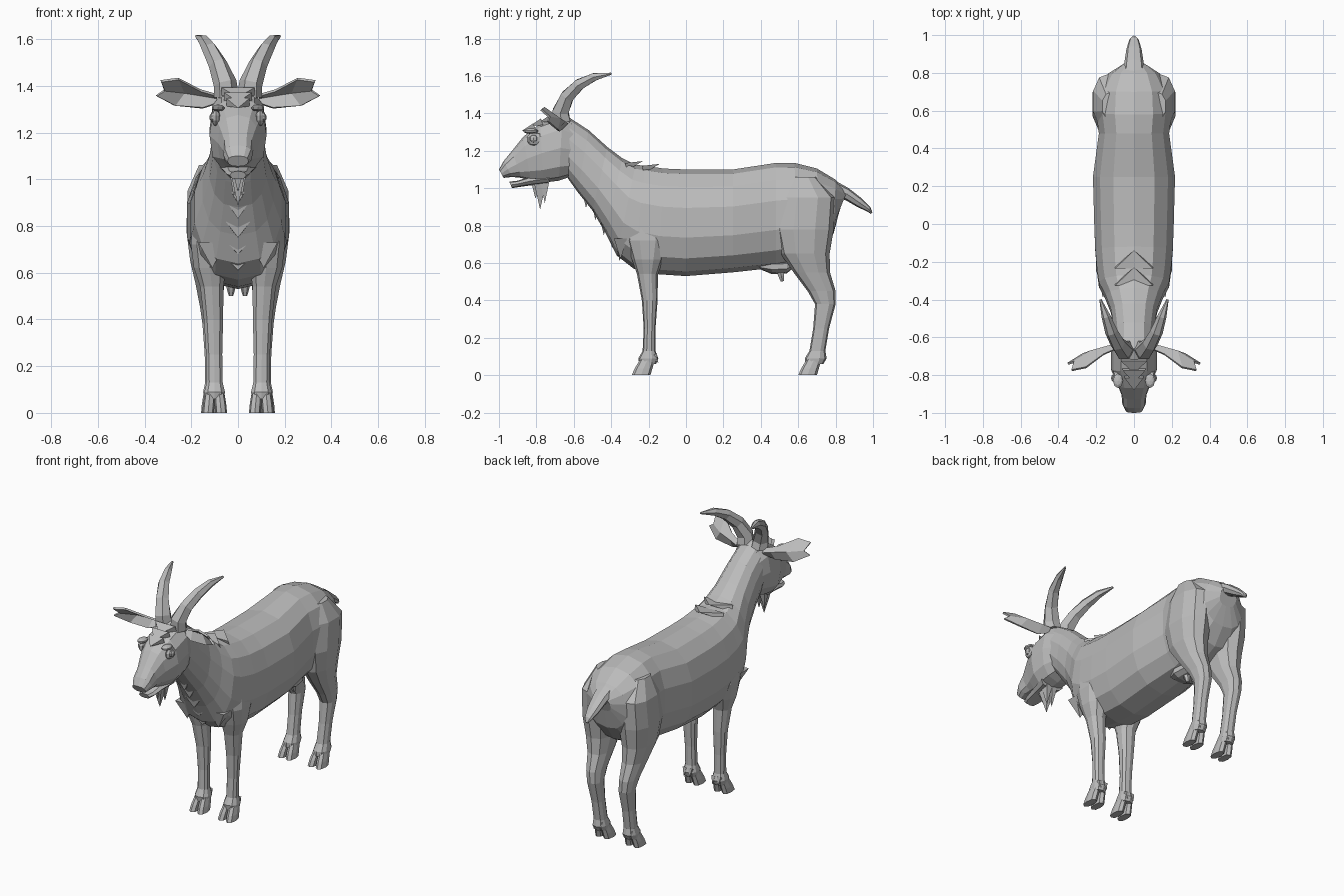
import bpy, bmesh, math
from mathutils import Vector as V

coat = bpy.data.materials.new("grey coat")
coat.diffuse_color = (0.5, 0.5, 0.5, 1)


def finish(name, bm, mirror=False):
    bmesh.ops.recalc_face_normals(bm, faces=bm.faces)
    me = bpy.data.meshes.new(name)
    bm.to_mesh(me)
    bm.free()
    me.materials.append(coat)
    ob = bpy.data.objects.new(name, me)
    bpy.context.collection.objects.link(ob)
    if mirror:
        ob.modifiers.new("mirror", 'MIRROR')
    return ob


def sgn_pow(a, p):
    return math.copysign(abs(a) ** p, a)


def loft(name, rings, n=12, p=0.85, mirror=False):
    """Skin rings of (centre, half axis u, half axis v)."""
    bm = bmesh.new()
    loops = []
    for c, u, v in rings:
        ang = [2 * math.pi * i / n for i in range(n)]
        loops.append([bm.verts.new(c + u * sgn_pow(math.sin(a), p) + v * sgn_pow(math.cos(a), p)) for a in ang])
    for a, b in zip(loops, loops[1:]):
        for i in range(n):
            j = (i + 1) % n
            bm.faces.new((a[i], a[j], b[j], b[i]))
    bm.faces.new(loops[0])
    bm.faces.new(loops[-1])
    return finish(name, bm, mirror)


def spine(name, secs, **kw):
    """Sections across x: top y, top z, bottom y, bottom z, half width."""
    rings = []
    for ty, tz, by, bz, w in secs:
        t, b = V((0, ty, tz)), V((0, by, bz))
        rings.append(((t + b) / 2, V((w, 0, 0)), (t - b) / 2))
    return loft(name, rings, **kw)


def column(name, secs, **kw):
    """Level sections: z, front y, back y, centre x, half width; mirrored."""
    rings = [(V((x, (a + b) / 2, z)), V((w, 0, 0)), V((0, (b - a) / 2, 0))) for z, a, b, x, w in secs]
    return loft(name, rings, mirror=True, **kw)


def tube(name, path, n=6, **kw):
    """Tapered tube along points (x, y, z, radius)."""
    pts = [V(q[:3]) for q in path]
    rings = []
    for i, q in enumerate(path):
        d = (pts[min(i + 1, len(pts) - 1)] - pts[max(i - 1, 0)]).normalized()
        u = d.cross(V((1, 0, 0))).normalized()
        rings.append((pts[i], u * q[3], d.cross(u) * q[3]))
    return loft(name, rings, n=n, p=1, **kw)


def tuft(name, x, y, z, w, dy, dz, thick, mirror=False):
    """Pointed lock of hair from a root towards (dy, dz)."""
    bm = bmesh.new()
    t = V((0, dz, -dy)).normalized() * thick
    c = V((x, y, z))
    base = [bm.verts.new(c + V((s * w, 0, 0)) + t * k) for s, k in ((-1, -1), (1, -1), (1, 1), (-1, 1))]
    tip = bm.verts.new(c + V((0, dy, dz)))
    bm.faces.new(base)
    for i in range(4):
        bm.faces.new((base[i], base[(i + 1) % 4], tip))
    return finish(name, bm, mirror)


# trunk and neck
spine("body_and_neck", [
    (.86, .98, .82, .88, .06), (.80, 1.045, .79, .76, .14), (.70, 1.105, .72, .66, .195),
    (.58, 1.135, .60, .60, .205), (.48, 1.135, .48, .575, .19), (.25, 1.10, .25, .55, .222),
    (.0, 1.10, 0, .53, .215), (-.12, 1.105, -.15, .54, .21), (-.22, 1.12, -.28, .57, .2),
    (-.27, 1.125, -.37, .64, .19), (-.34, 1.16, -.43, .76, .155), (-.42, 1.22, -.50, .88, .125),
    (-.52, 1.31, -.58, .98, .11), (-.62, 1.375, -.63, 1.05, .105)], n=14)

# head
spine("head", [
    (-.59, 1.35, -.62, 1.06, .10), (-.66, 1.39, -.68, 1.04, .122), (-.78, 1.345, -.76, 1.03, .122),
    (-.87, 1.275, -.83, 1.04, .088), (-.93, 1.20, -.88, 1.055, .066), (-.975, 1.145, -.93, 1.06, .062),
    (-1.0, 1.10, -.975, 1.055, .045)], n=12, p=.8)
spine("lower_jaw", [
    (-.72, 1.08, -.74, 1.025, .08), (-.84, 1.06, -.83, 1.015, .06),
    (-.90, 1.04, -.90, 1.005, .05), (-.945, 1.035, -.93, 1.0, .035)], n=8)

# eyes with lids and brows
def blob(name, loc, size):
    bm = bmesh.new()
    bmesh.ops.create_uvsphere(bm, u_segments=8, v_segments=5, radius=1)
    for v in bm.verts:
        v.co = V(loc) + V([a * b for a, b in zip(v.co, size)])
    return finish(name, bm, True)

blob("eye", (.103, -.815, 1.265), (.02, .024, .022))
blob("eye_lid", (.094, -.808, 1.262), (.02, .045, .036))
blob("brow", (.085, -.83, 1.305), (.028, .04, .015))

# horns
tube("horn", [(.05, -.665, 1.355, .054), (.055, -.67, 1.41, .05), (.085, -.635, 1.49, .041),
              (.12, -.57, 1.555, .034), (.148, -.49, 1.595, .024), (.178, -.40, 1.612, .006)], mirror=True)

# folded ears
bm = bmesh.new()
rows = [[(.09, -.66, 1.36), (.16, -.69, 1.38), (.255, -.76, 1.43), (.33, -.775, 1.42)],
        [(.09, -.635, 1.345), (.14, -.65, 1.355), (.23, -.675, 1.37), (.315, -.73, 1.38)],
        [(.09, -.66, 1.325), (.15, -.68, 1.305), (.27, -.69, 1.315), (.35, -.74, 1.357)]]
g = [[bm.verts.new(q) for q in r] for r in rows]
for i in range(2):
    for j in range(3):
        bm.faces.new((g[i][j], g[i][j + 1], g[i + 1][j + 1], g[i + 1][j]))
ear = finish("ear", bm, True)
sol = ear.modifiers.new("thickness", 'SOLIDIFY')
sol.thickness = .012
sol.offset = 0

# beard, forelock, withers and throat hair
tuft("beard_middle", 0, -.78, 1.04, .034, .0, -.155, .035)
tuft("beard_front", 0, -.80, 1.04, .025, -.005, -.095, .03)
tuft("beard_side", .018, -.755, 1.04, .02, .0, -.12, .025, True)
for y, z, w in ((-.72, 1.375, .07), (-.77, 1.355, .06), (-.81, 1.33, .05)):
    tuft("forelock", 0, y, z, w, -.07, -.025, .018)
for y, z in ((-.26, 1.115), (-.17, 1.1)):
    tuft("withers_hair", 0, y - .06, z, .1, .09, .03, .02)
for y, z, w in ((-.55, .945, .05), (-.50, .88, .06), (-.455, .80, .07), (-.41, .73, .09), (-.37, .66, .09)):
    tuft("throat_hair", 0, y + .02, z + .04, w, -.005, -.09, .025)
tuft("chest_hair", .11, -.35, .73, .06, .0, -.11, .035, True)

# legs
column("front_leg", [
    (.86, -.30, -.10, .12, .075), (.72, -.32, -.09, .125, .08), (.62, -.29, -.12, .12, .072),
    (.54, -.262, -.15, .112, .052), (.40, -.236, -.152, .105, .043), (.25, -.226, -.163, .102, .036),
    (.13, -.232, -.163, .10, .036), (.09, -.255, -.148, .10, .046), (.06, -.25, -.16, .10, .042)], n=10)
column("hind_leg", [
    (1.06, .55, .70, .11, .06), (.95, .50, .80, .122, .098), (.78, .475, .79, .128, .097),
    (.65, .505, .768, .126, .082), (.55, .575, .77, .12, .064), (.45, .65, .80, .115, .049),
    (.38, .69, .80, .11, .044), (.25, .68, .765, .107, .037), (.13, .66, .745, .105, .037),
    (.09, .635, .752, .105, .046), (.06, .635, .735, .105, .042)], n=10)

# cloven hooves and dewclaws
for name, y0, x in (("front_hoof", -.29, .10), ("hind_hoof", .60, .105)):
    for s in (-1, 1):
        column(name, [(0, y0, y0 + .10, x + s * .028, .025), (.035, y0 + .015, y0 + .11, x + s * .025, .025),
                      (.085, y0 + .045, y0 + .125, x + s * .02, .022)], n=8)
        tuft("dewclaw", x + s * .02, y0 + .12, .11, .013, .022, -.045, .015, True)

# udder and teats
spine("udder", [(.38, .60, .40, .565, .06), (.46, .62, .46, .54, .09),
                (.54, .62, .54, .545, .08), (.60, .62, .58, .58, .05)], n=10)
tube("teat", [(.03, .50, .57, .022), (.03, .51, .53, .018), (.03, .515, .502, .010)], mirror=True)

# tail
spine("tail", [(.79, 1.045, .80, .95, .06), (.87, 1.0, .855, .935, .05), (.94, .945, .915, .90, .04),
               (.985, .90, .97, .875, .024), (.997, .87, .988, .863, .008)], n=8)
